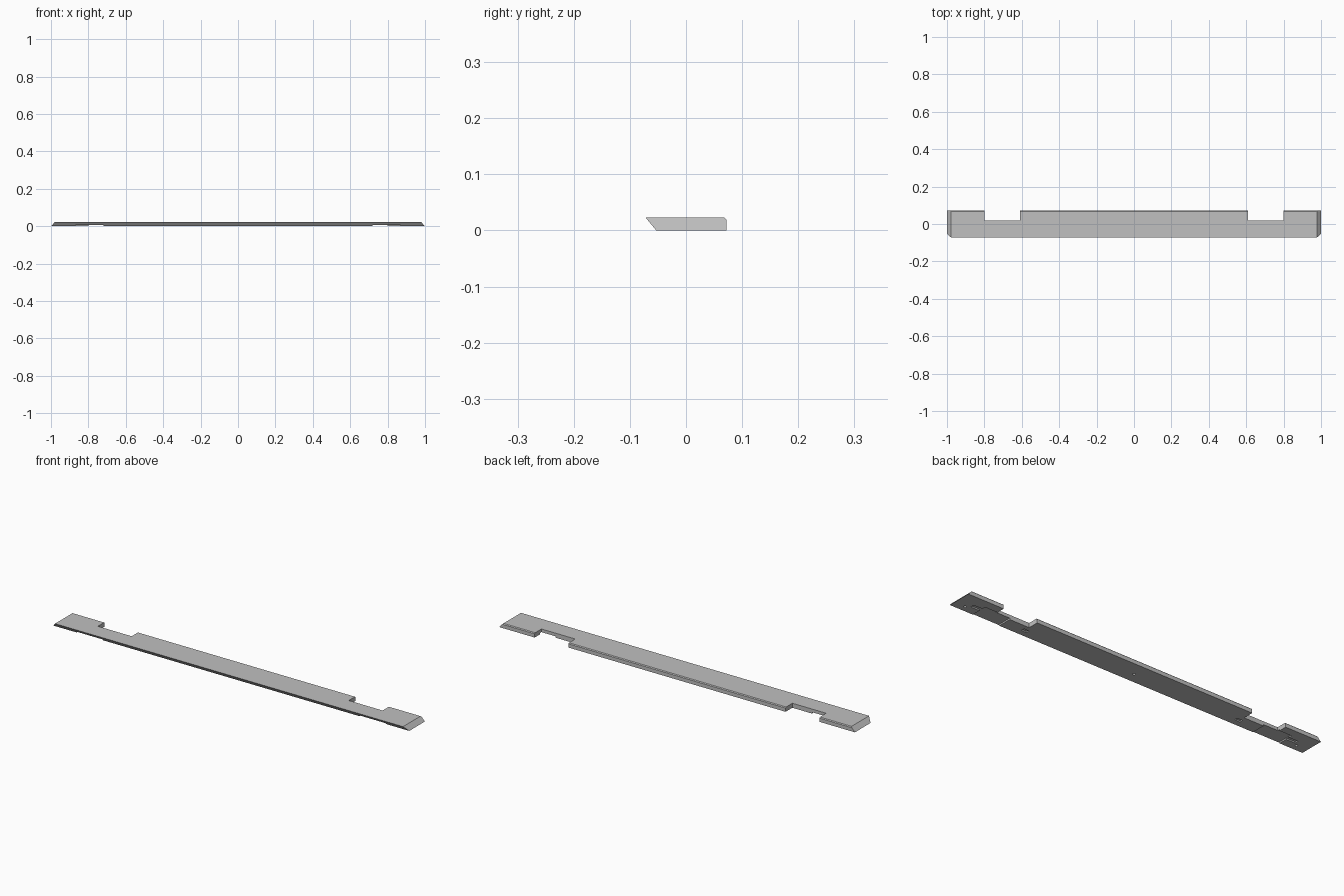
import bpy
import math

cube = bpy.data.objects.get("Cube")
if cube:
    bpy.data.objects.remove(cube, do_unlink=True)

HEIGHT = 0.023
BEVEL = 0.022      # how far each end slopes inwards at the top

grey = bpy.data.materials.new("light grey")
grey.use_nodes = True
colour = (0.53, 0.53, 0.53, 1)
grey.diffuse_color = colour
grey.node_tree.nodes["Principled BSDF"].inputs["Base Color"].default_value = colour

# Long board: cross-section (y, z) swept along x, with sloped ends
profile = [(-0.053, 0), (0.072, 0), (0.072, 0.019), (0.068, HEIGHT), (-0.072, HEIGHT)]
n = len(profile)
verts = [(side * (1 - BEVEL * z / HEIGHT), y, z) for side in (-1, 1) for y, z in profile]
faces = [tuple(reversed(range(n))), tuple(range(n, 2 * n))]
faces += [(i, (i + 1) % n, n + (i + 1) % n, n + i) for i in range(n)]
mesh = bpy.data.meshes.new("board")
mesh.from_pydata(verts, [], faces)
mesh.materials.append(grey)
board = bpy.data.objects.new("board", mesh)
bpy.context.collection.objects.link(board)
bpy.context.view_layer.objects.active = board
board.select_set(True)


def cut(cutter):
    """Subtract a cutter from the board, then discard it."""
    cutter.hide_render = True
    cutter.data.materials.append(grey)
    bpy.context.view_layer.objects.active = board
    mod = board.modifiers.new("cut", 'BOOLEAN')
    mod.operation = 'DIFFERENCE'
    mod.solver = 'EXACT'
    mod.object = cutter
    bpy.ops.object.modifier_apply(modifier=mod.name)
    bpy.data.objects.remove(cutter, do_unlink=True)


def cut_box(x0, x1, y0, y1, z0, z1):
    bpy.ops.mesh.primitive_cube_add(
        size=1, location=((x0 + x1) / 2, (y0 + y1) / 2, (z0 + z1) / 2))
    box = bpy.context.object
    box.name = "box_cutter"
    box.scale = (abs(x1 - x0), y1 - y0, z1 - z0)
    cut(box)


def cut_hole(x, y, radius=0.006, depth=0.012):
    bpy.ops.mesh.primitive_cylinder_add(
        vertices=16, radius=radius, depth=depth * 2, location=(x, y, 0))
    bpy.context.object.name = "hole_cutter"
    cut(bpy.context.object)


for s in (-1, 1):
    # Back notch through the full thickness
    cut_box(s * 0.61, s * 0.80, 0.018, 0.1, -0.02, 0.05)
    # Shallow channel under the board, open at the front and into the notch
    cut_box(s * 0.72, s * 0.87, -0.1, 0.03, -0.02, 0.007)
    # Narrow side branch of the channel
    cut_box(s * 0.86, s * 0.92, -0.008, 0.012, -0.02, 0.0065)
    # Small pocket beside the notch
    cut_box(s * 0.59, s * 0.62, -0.022, -0.005, -0.02, 0.006)
    # Screw hole near each end
    cut_hole(s * 0.94, -0.022)

# Centre screw hole
cut_hole(0, 0)
